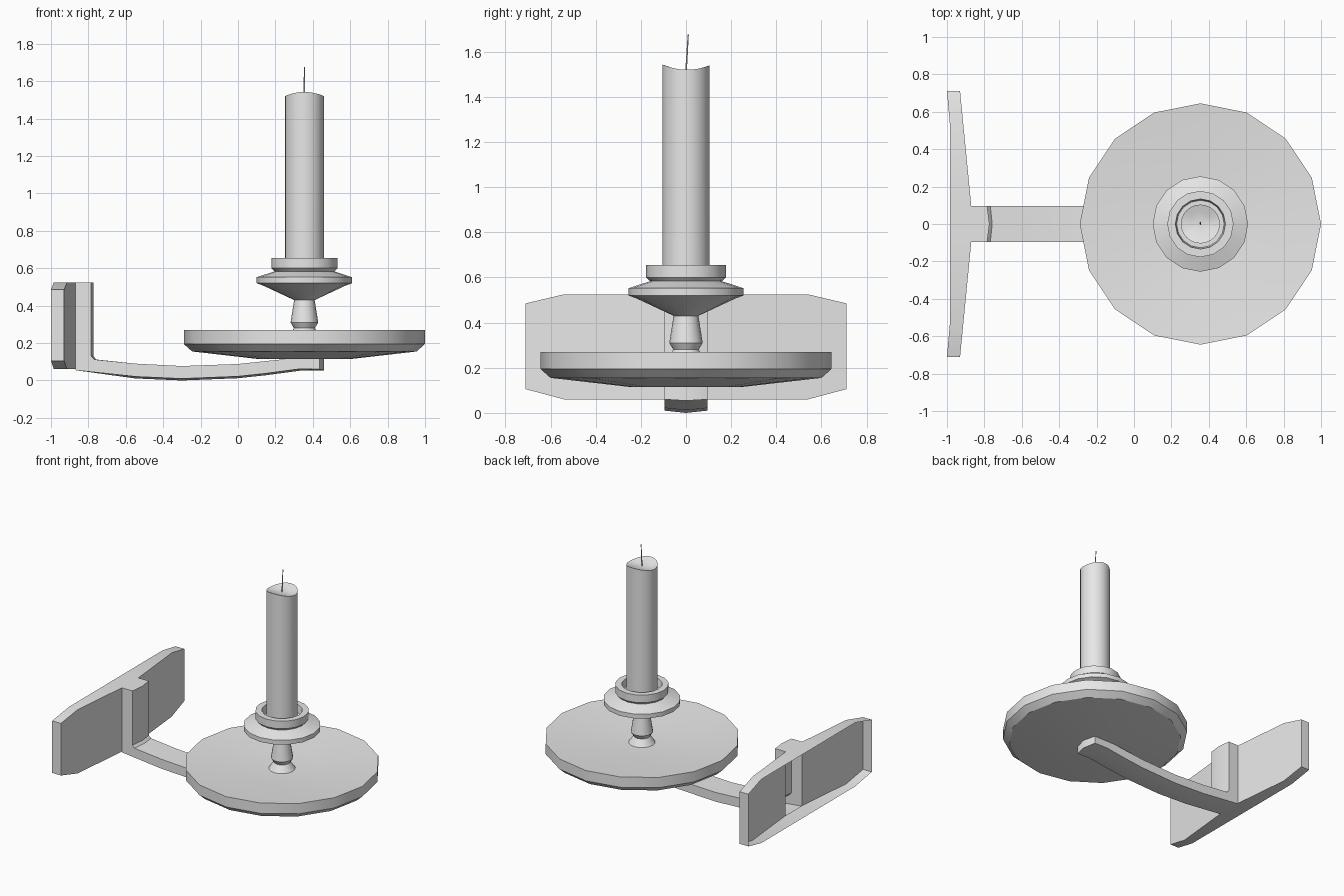
import bpy, bmesh, math

cube = bpy.data.objects.get("Cube")
if cube:
    bpy.data.objects.remove(cube, do_unlink=True)

AXIS_X = 0.355      # centre line of the candle and dish
HALF = 0.095        # half width of the arm

grey = bpy.data.materials.new("plain_grey")
grey.use_nodes = True
grey.diffuse_color = (0.8, 0.8, 0.8, 1)
bsdf = next(n for n in grey.node_tree.nodes if n.type == 'BSDF_PRINCIPLED')
bsdf.inputs["Base Color"].default_value = (0.8, 0.8, 0.8, 1)


def make(name, verts, faces):
    mesh = bpy.data.meshes.new(name)
    mesh.from_pydata(verts, [], faces)
    bm = bmesh.new()
    bm.from_mesh(mesh)
    bmesh.ops.remove_doubles(bm, verts=bm.verts, dist=1e-5)
    bmesh.ops.recalc_face_normals(bm, faces=bm.faces)
    bm.to_mesh(mesh)
    bm.free()
    mesh.materials.append(grey)
    obj = bpy.data.objects.new(name, mesh)
    bpy.context.collection.objects.link(obj)
    bpy.ops.object.select_all(action='DESELECT')
    obj.select_set(True)
    bpy.context.view_layer.objects.active = obj
    bpy.ops.object.shade_smooth_by_angle(angle=math.radians(30))
    return obj


def lathe(name, profile, sides=16, lift=None):
    """Spin (radius, z) points round the candle axis; lift shifts z by angle and height."""
    verts, faces = [], []
    for r, z in profile:
        for i in range(sides):
            a = 2 * math.pi * i / sides
            dz = lift(a, r, z) if lift else 0
            verts.append((AXIS_X + r * math.cos(a), r * math.sin(a), z + dz))
    for k in range(len(profile) - 1):
        for i in range(sides):
            j = (i + 1) % sides
            a, b = k * sides, (k + 1) * sides
            faces.append((a + i, a + j, b + j, b + i))
    for k, flip in ((0, True), (len(profile) - 1, False)):
        if profile[k][0] > 0:
            ring = list(range(k * sides, (k + 1) * sides))
            faces.append(ring[::-1] if flip else ring)
    return make(name, verts, faces)


# Drip dish, slightly hollow on top
lathe("drip_dish", [(0.25, 0.115), (0.6, 0.155), (0.645, 0.195), (0.645, 0.27),
                    (0.25, 0.235), (0, 0.23)])

# Turned stem with its collar and candle cup
lathe("stem_and_cup", [(0.09, 0.23), (0.056, 0.28), (0.074, 0.31), (0.055, 0.43),
                       (0.22, 0.507), (0.255, 0.52), (0.255, 0.552), (0.16, 0.583),
                       (0.177, 0.6), (0.177, 0.655), (0.134, 0.655), (0.127, 0.6),
                       (0, 0.6)])


# Candle with a wavy melted top
def melt(a, r, z):
    return -0.1 * r * math.cos(2 * a) - 0.02 * r * math.sin(a) if z > 1 else 0


lathe("candle", [(0.104, 0.59), (0.104, 1.53), (0.06, 1.52), (0, 1.515)], 24, melt)

# Leaning wick
wick = lathe("wick", [(0.004, 1.5), (0.004, 1.56), (0.003, 1.675)], 6)
for v in wick.data.vertices:
    v.co.y += 0.06 * (v.co.z - 1.51)

# Arm and upright: a side profile with a shallow ridge along the middle (x, z, ridge dx, dz)
section = [(-0.87, 0.525, 0, 0), (-0.785, 0.525, 0.012, 0), (-0.785, 0.13, 0.012, 0),
           (-0.768, 0.112, 0.01, 0)]
section += [(x, z, 0, 0) for x, z in ((-0.55, 0.09), (-0.3, 0.077), (0, 0.088),
                                      (0.24, 0.113), (0.33, 0.12))]
section += [(0.435, 0.12, 0.025, 0), (0.435, 0.06, 0.025, -0.006)]
section += [(x, z, 0, -0.01) for x, z in ((0.33, 0.062), (0.15, 0.038), (0, 0.022),
                                          (-0.3, 0.01), (-0.55, 0.021))]
section += [(-0.87, 0.055, 0, 0)]
verts, faces = [], []
for x, z, dx, dz in section:
    verts += [(x, -HALF, z), (x + dx, 0, z + dz), (x, HALF, z)]
count = len(section)
for k in range(count - 1):
    for s in (0, 1):
        a = 3 * k + s
        faces.append((a, a + 1, a + 4, a + 3))
# Side walls: upright, then the arm in strips between top and bottom
for s in (0, 2):
    faces.append([3 * k + s for k in range(count)])
make("arm_and_upright", verts, faces)

# Wall plate: an open-backed shell, deepest at the middle
half = [(HALF, 0.06), (0.54, 0.06), (0.71, 0.105), (0.71, 0.485), (0.54, 0.525),
        (HALF, 0.525)]
loop = half + [(-y, z) for y, z in reversed(half)]
n = len(loop)


def front_x(y):
    return -0.87 - 0.06 * (abs(y) - HALF) / (0.71 - HALF)


verts = [(front_x(y), y, z) for y, z in loop]
verts += [(-1.0 if abs(y) > 0.7 else -0.985, y, z) for y, z in loop]
faces = [(i, (i + 1) % n, n + (i + 1) % n, n + i) for i in range(n)]
faces += [list(range(n // 2)), list(range(n // 2, n))]
make("wall_plate", verts, faces)
